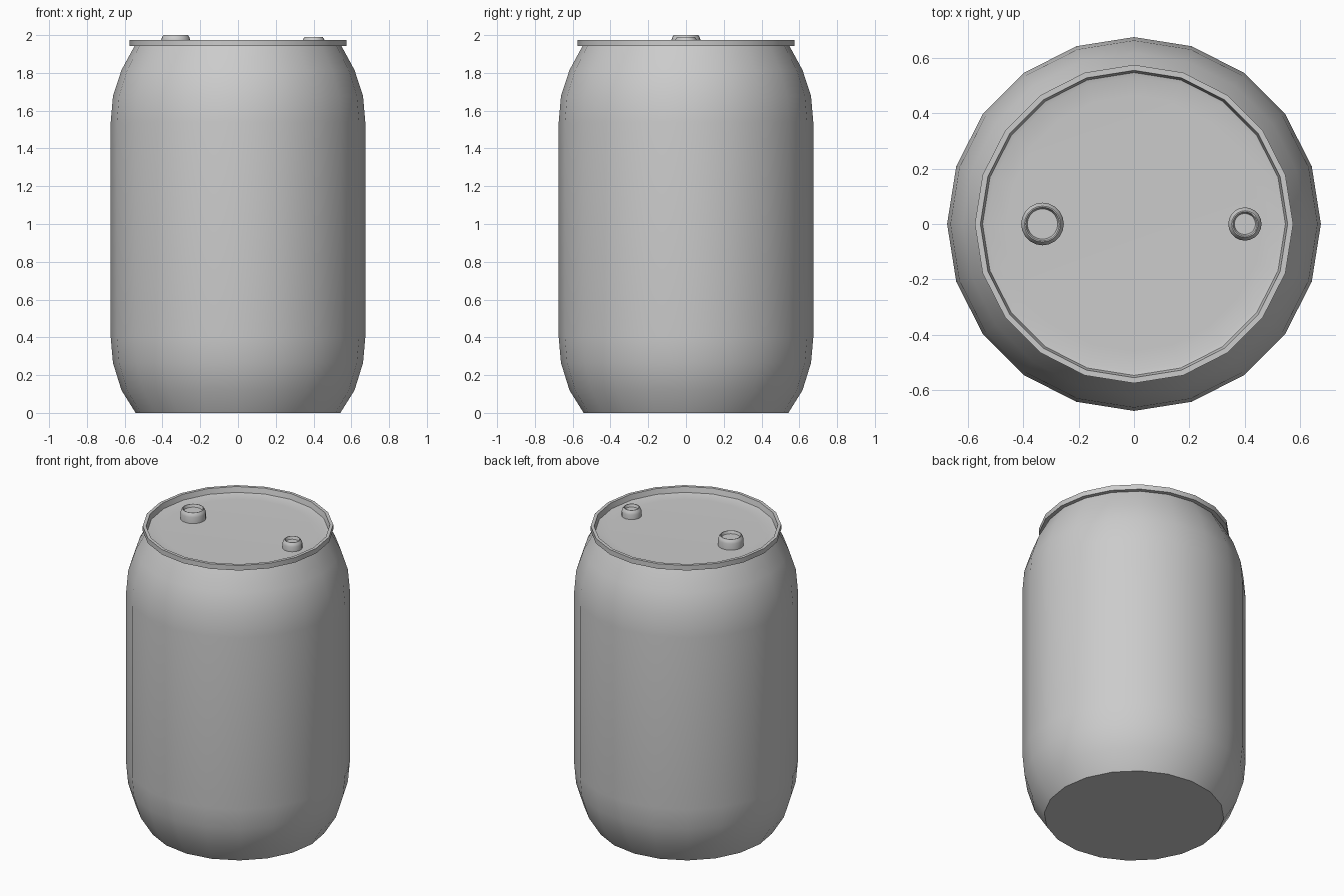
import bpy, bmesh, math

cube = bpy.data.objects.get("Cube")
if cube:
    bpy.data.objects.remove(cube, do_unlink=True)

grey = bpy.data.materials.new("drum grey")
grey.use_nodes = True
colour = (0.6, 0.6, 0.6, 1)
grey.diffuse_color = colour
grey.node_tree.nodes["Principled BSDF"].inputs["Base Color"].default_value = colour


def lathe(name, profile, sides, centre=(0, 0)):
    """Revolve (radius, height) points; close any end that is off the axis."""
    bm = bmesh.new()
    rings = []
    for r, z in profile:
        rings.append([bm.verts.new((r * math.cos(math.tau * i / sides),
                                    r * math.sin(math.tau * i / sides), z))
                      for i in range(sides)])
    for a, b in zip(rings, rings[1:]):
        for i in range(sides):
            j = (i + 1) % sides
            bm.faces.new((a[i], a[j], b[j], b[i]))
    bm.faces.new(rings[0][::-1])
    bm.faces.new(rings[-1])
    mesh = bpy.data.meshes.new(name)
    bm.to_mesh(mesh)
    bm.free()
    mesh.materials.append(grey)
    obj = bpy.data.objects.new(name, mesh)
    obj.location = (*centre, 0)
    bpy.context.collection.objects.link(obj)
    bpy.ops.object.select_all(action='DESELECT')
    obj.select_set(True)
    bpy.context.view_layer.objects.active = obj
    bpy.ops.object.shade_smooth_by_angle(angle=math.radians(35))
    return obj


# Barrel body with rounded shoulders, rolled rim and recessed lid
shoulder = [(0.542, 0), (0.617, 0.12), (0.662, 0.265), (0.674, 0.4)]
top_shoulder = [(0.674, 1.54), (0.662, 1.677), (0.617, 1.815), (0.548, 1.942)]
rim = [(0.574, 1.942), (0.574, 1.975), (0.554, 1.975), (0.546, 1.94)]
lid = [(0.53, 1.936), (0.46, 1.934)]
lathe("barrel_body", shoulder + top_shoulder + rim + lid, 20)


# Bung caps with a raised lip and dished centre
def bung(name, x, radius, top):
    lathe(name, [(radius, 1.93), (radius, top - 0.025), (radius - 0.004, top - 0.012),
                 (radius - 0.012, top), (radius - 0.016, top),
                 (radius - 0.022, top - 0.018)], 20, (x, 0))


bung("large_bung", -0.33, 0.077, 2.0)
bung("small_bung", 0.40, 0.06, 1.99)
